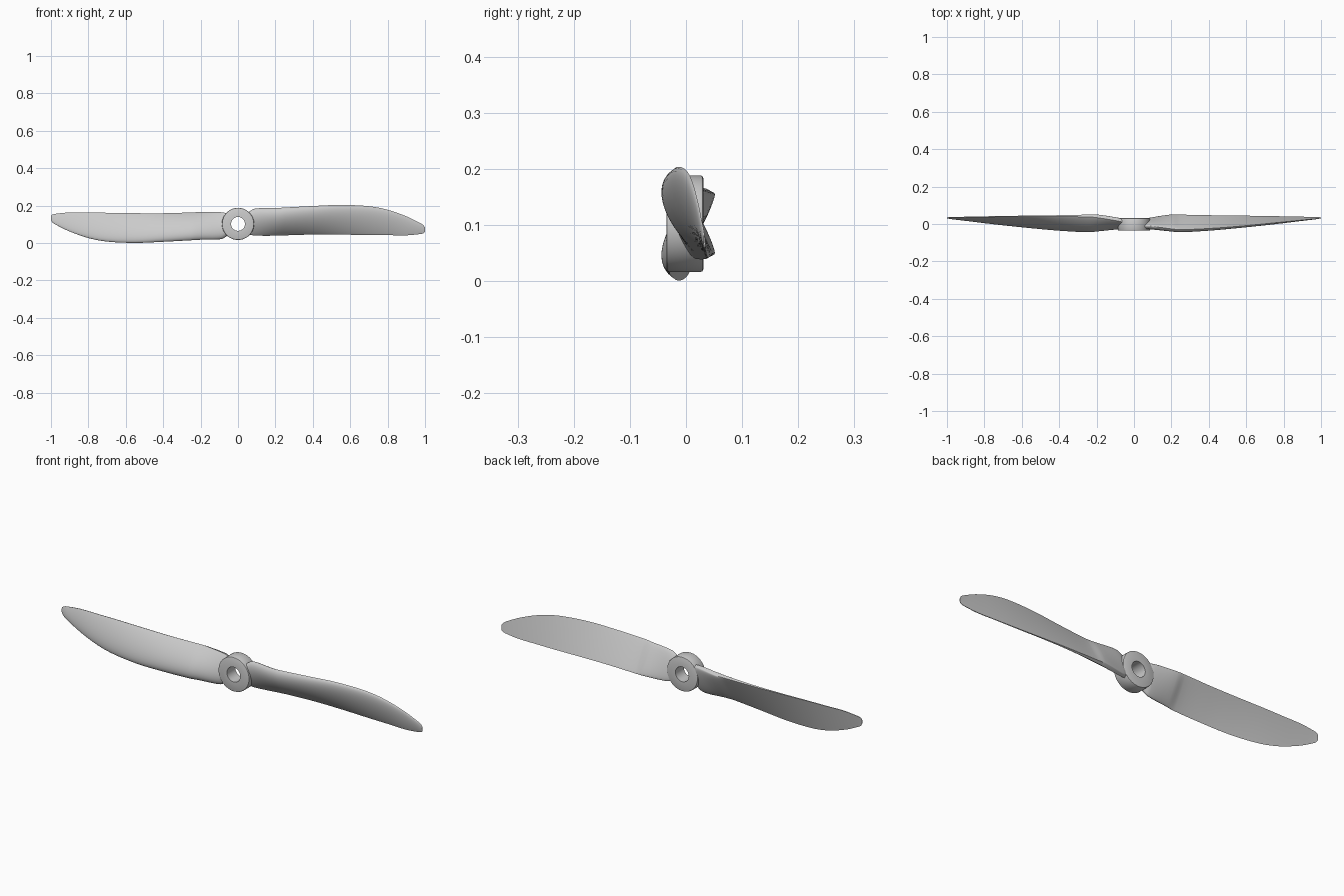
import bpy, bmesh, math

if "Cube" in bpy.data.objects:
    bpy.data.objects.remove(bpy.data.objects["Cube"])

ZC = 0.1025  # height of the spin axis (runs along y)

# blade stations: x, leading edge y z, trailing edge y z, front bulge, back bulge, trailing thickness
STATIONS = [
    (0.055, -0.012, 0.165, 0.022, 0.050, 0.022, 0.012, 0.014),
    (0.090, -0.012, 0.184, 0.032, 0.045, 0.026, 0.012, 0.016),
    (0.200, -0.026, 0.187, 0.050, 0.048, 0.032, 0.010, 0.018),
    (0.250, -0.030, 0.190, 0.050, 0.048, 0.033, 0.003, 0.014),
    (0.400, -0.024, 0.198, 0.047, 0.049, 0.028, 0.001, 0.008),
    (0.550, -0.013, 0.204, 0.045, 0.047, 0.022, 0.000, 0.005),
    (0.700, 0.001, 0.197, 0.043, 0.044, 0.017, 0.000, 0.004),
    (0.800, 0.011, 0.178, 0.041, 0.043, 0.013, 0.000, 0.003),
    (0.900, 0.021, 0.143, 0.039, 0.042, 0.008, 0.000, 0.003),
    (0.970, 0.028, 0.109, 0.037, 0.048, 0.005, 0.000, 0.002),
    (0.992, 0.031, 0.095, 0.036, 0.053, 0.003, 0.000, 0.002),
    (1.000, 0.033, 0.083, 0.035, 0.060, 0.002, 0.000, 0.002),
]


def finish(name, bm, angle):
    bmesh.ops.recalc_face_normals(bm, faces=bm.faces)
    mesh = bpy.data.meshes.new(name)
    bm.to_mesh(mesh)
    bm.free()
    obj = bpy.data.objects.new(name, mesh)
    bpy.context.collection.objects.link(obj)
    bpy.ops.object.select_all(action='DESELECT')
    obj.select_set(True)
    bpy.context.view_layer.objects.active = obj
    bpy.ops.object.shade_smooth_by_angle(angle=math.radians(angle))
    return obj


def refine(stations, n=5):
    """Smooth in-between stations (cubic Hermite)."""
    def slope(i):
        a, b = stations[max(i - 1, 0)], stations[min(i + 1, len(stations) - 1)]
        return [(q - p) / (b[0] - a[0]) for p, q in zip(a, b)]
    out = []
    for i in range(len(stations) - 1):
        p, q, mp, mq = stations[i], stations[i + 1], slope(i), slope(i + 1)
        h = q[0] - p[0]
        for k in range(n):
            t = k / n
            row = [(2*t**3 - 3*t**2 + 1) * p[j] + (t**3 - 2*t**2 + t) * h * mp[j]
                   + (3*t**2 - 2*t**3) * q[j] + (t**3 - t**2) * h * mq[j] for j in range(8)]
            row[0] = p[0] + h * t
            out.append(row)
    return out + [list(stations[-1])]


def section(row, n=18):
    """Airfoil loop: along the front from leading to trailing edge, then back."""
    x, ly, lz, ty, tz, front, back, te = row
    cy, cz = ty - ly, tz - lz
    length = math.hypot(cy, cz)
    ny, nz = cz / length, -cy / length  # points to the front
    pts = []

    def put(s, off):
        pts.append((x, ly + cy * s + ny * off, lz + cz * s + nz * off))

    ss = [(1 - math.cos(math.pi * i / n)) / 2 for i in range(n + 1)]
    for s in ss:
        put(s, front * 2.48 * s**0.5 * (1 - s)**0.9 + te * s)
    for s in reversed(ss[1:]):
        put(s, -max(back, 0) * 2 * s**0.5 * (1 - s)**0.5)
    return pts


def blade(name, side):
    bm = bmesh.new()
    loops = []
    for row in refine(STATIONS):
        # the second blade is the first turned half way round the axis
        loops.append([bm.verts.new((side * x, y, ZC + side * (z - ZC))) for x, y, z in section(row)])
    for a, b in zip(loops, loops[1:]):
        for i in range(len(a)):
            j = (i + 1) % len(a)
            bm.faces.new((a[i], a[j], b[j], b[i]))
    bm.faces.new(loops[0])
    bm.faces.new(loops[-1])
    return finish(name, bm, 40)


# blades
blade("right_blade", 1)
blade("left_blade", -1)

# hub ring with shaft hole, lathed around the y axis
profile = [(0.037, -0.035), (0.081, -0.035), (0.0845, -0.0335), (0.086, -0.030),
           (0.086, 0.026), (0.0845, 0.0295), (0.081, 0.031), (0.037, 0.031)]
SEG = 64
bm = bmesh.new()
rings = []
for k in range(SEG):
    a = 2 * math.pi * k / SEG
    rings.append([bm.verts.new((r * math.cos(a), y, ZC + r * math.sin(a))) for r, y in profile])
for k in range(SEG):
    a, b = rings[k], rings[(k + 1) % SEG]
    for i in range(len(profile)):
        j = (i + 1) % len(profile)
        bm.faces.new((a[i], a[j], b[j], b[i]))
finish("hub", bm, 35)
